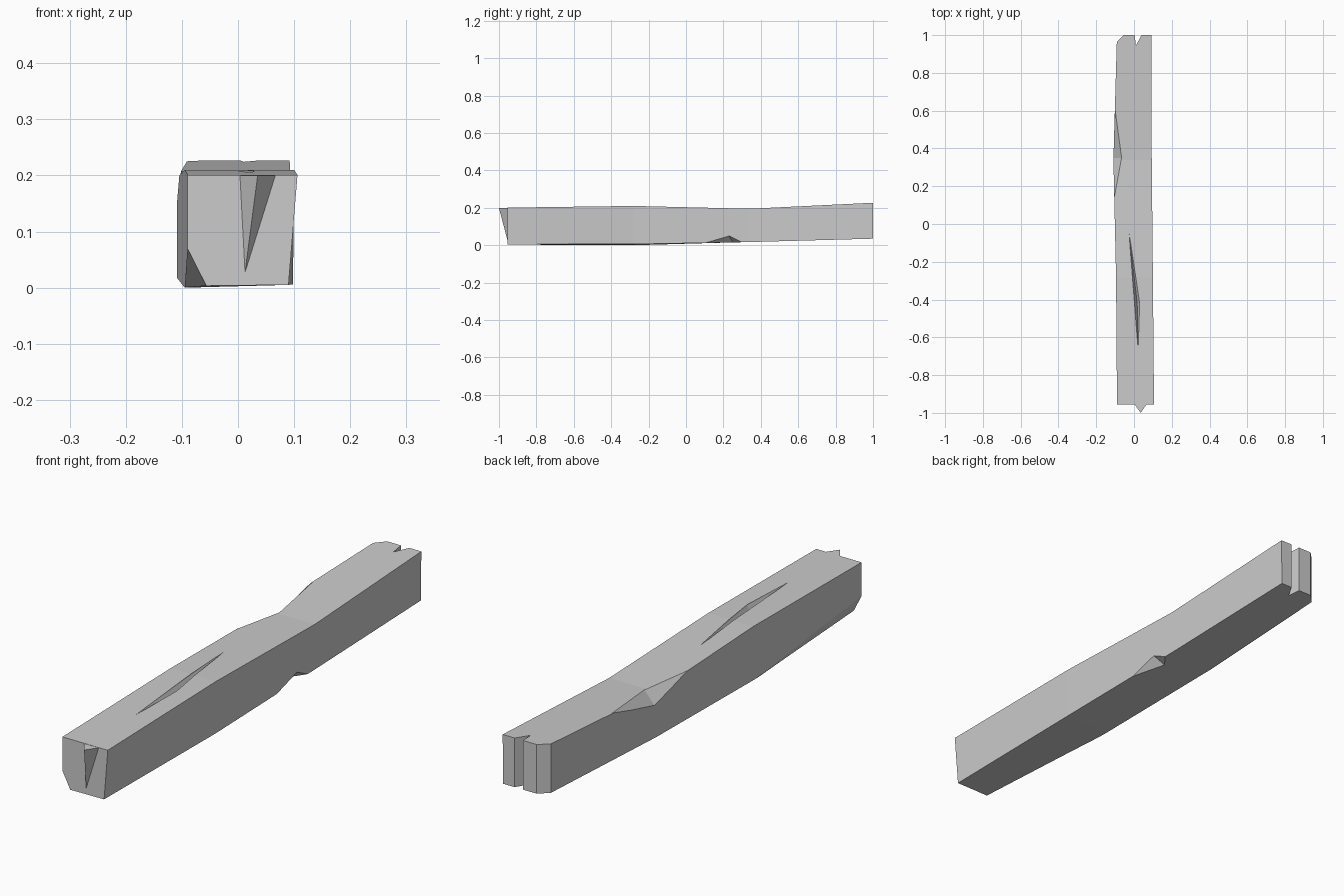
import bpy, bmesh

cube = bpy.data.objects.get("Cube")
if cube:
    bpy.data.objects.remove(cube, do_unlink=True)

# One plain grey for the whole beam
grey = bpy.data.materials.new("plain_grey")
grey.use_nodes = True
colour = (0.6, 0.6, 0.6, 1)
grey.diffuse_color = colour
grey.node_tree.nodes["Principled BSDF"].inputs["Base Color"].default_value = colour


def add_object(name, bm):
    bmesh.ops.recalc_face_normals(bm, faces=bm.faces)
    mesh = bpy.data.meshes.new(name)
    bm.to_mesh(mesh)
    bm.free()
    mesh.materials.append(grey)
    obj = bpy.data.objects.new(name, mesh)
    bpy.context.collection.objects.link(obj)
    return obj


def hull(name, points):
    bm = bmesh.new()
    for p in points:
        bm.verts.new(p)
    res = bmesh.ops.convex_hull(bm, input=bm.verts[:])
    loose = [v for v in bm.verts if not v.link_faces]
    bmesh.ops.delete(bm, geom=loose, context='VERTS')
    return add_object(name, bm)


def prism(name, outline, low, high):
    return hull(name, [(x, y, z) for x, y in outline for z in (low, high)])


def combine(target, tool, operation='DIFFERENCE'):
    mod = target.modifiers.new(tool.name, 'BOOLEAN')
    mod.object = tool
    mod.operation = operation
    mod.solver = 'EXACT'
    bpy.context.view_layer.objects.active = target
    bpy.ops.object.modifier_apply(modifier=mod.name)
    bpy.data.objects.remove(tool, do_unlink=True)


# Warped beam lofted through stations:
# y, left x, right x low, right x high, bottom z on each side, top z
stations = [
    (-0.955, -0.09, 0.09, 0.106, 0.003, 0.005, 0.201),
    (-0.28, -0.095, 0.098, 0.1, 0.0, 0.006, 0.21),
    (0.34, -0.109, 0.092, 0.094, 0.018, 0.017, 0.195),
    (1.0, -0.09, 0.09, 0.092, 0.035, 0.035, 0.227),
]
bm = bmesh.new()
rings = []
for y, xl, xr, xt, zl, zr, top in stations:
    corners = [(xl, y, zl), (xr, y, zr), (xt, y, top), (xl, y, top)]
    rings.append([bm.verts.new(c) for c in corners])
for a, b in zip(rings, rings[1:]):
    for i in range(4):
        j = (i + 1) % 4
        bm.faces.new((a[i], a[j], b[j], b[i]))
bm.faces.new(rings[0])
bm.faces.new(rings[-1])
beam = add_object("wooden_beam", bm)

# Splinter sticking out of the front end
combine(beam, hull("splinter", [
    (0.0, -0.95, 0.2), (0.07, -0.95, 0.2), (0.01, -0.95, 0.008),
    (0.035, -1.0, 0.2), (0.035, -0.92, 0.15)]), 'UNION')

# Tapering cut along the lower front corner
combine(beam, hull("corner_cut", [
    (-0.09, -1.0, 0.075), (-0.053, -1.0, 0.002), (-0.095, -0.3, 0.001),
    (-0.15, -1.0, -0.05), (-0.12, -0.3, -0.03)]))

# Split and clipped corner at the back end
combine(beam, prism("back_split", [(0.01, 0.945), (-0.002, 1.05), (0.068, 1.05)], -0.1, 0.4))
combine(beam, prism("back_clip", [(-0.125, 0.93), (-0.02, 1.035), (-0.16, 1.06)], -0.1, 0.4))

# Chip out of the upper side edge
combine(beam, hull("edge_chip", [
    (-0.1, 0.61, 0.209), (-0.104, 0.14, 0.2), (-0.065, 0.35, 0.196),
    (-0.11, 0.35, 0.145), (-0.15, 0.35, 0.24)]))

# Notch in the lower side edge
combine(beam, hull("lower_notch", [
    (0.095, 0.1, 0.012), (0.093, 0.3, 0.016), (0.096, 0.23, 0.052),
    (0.055, 0.25, 0.014), (0.14, 0.2, -0.03)]))

# Long crack in the top
crack = [(-0.028, -0.03), (0.022, -0.67), (0.03, -0.42)]
combine(beam, hull("top_crack", [(x, y, z) for x, y in crack for z in (0.206, 0.25)]
                   + [(0.017, -0.42, 0.18)]))

for poly in beam.data.polygons:
    poly.use_smooth = False
